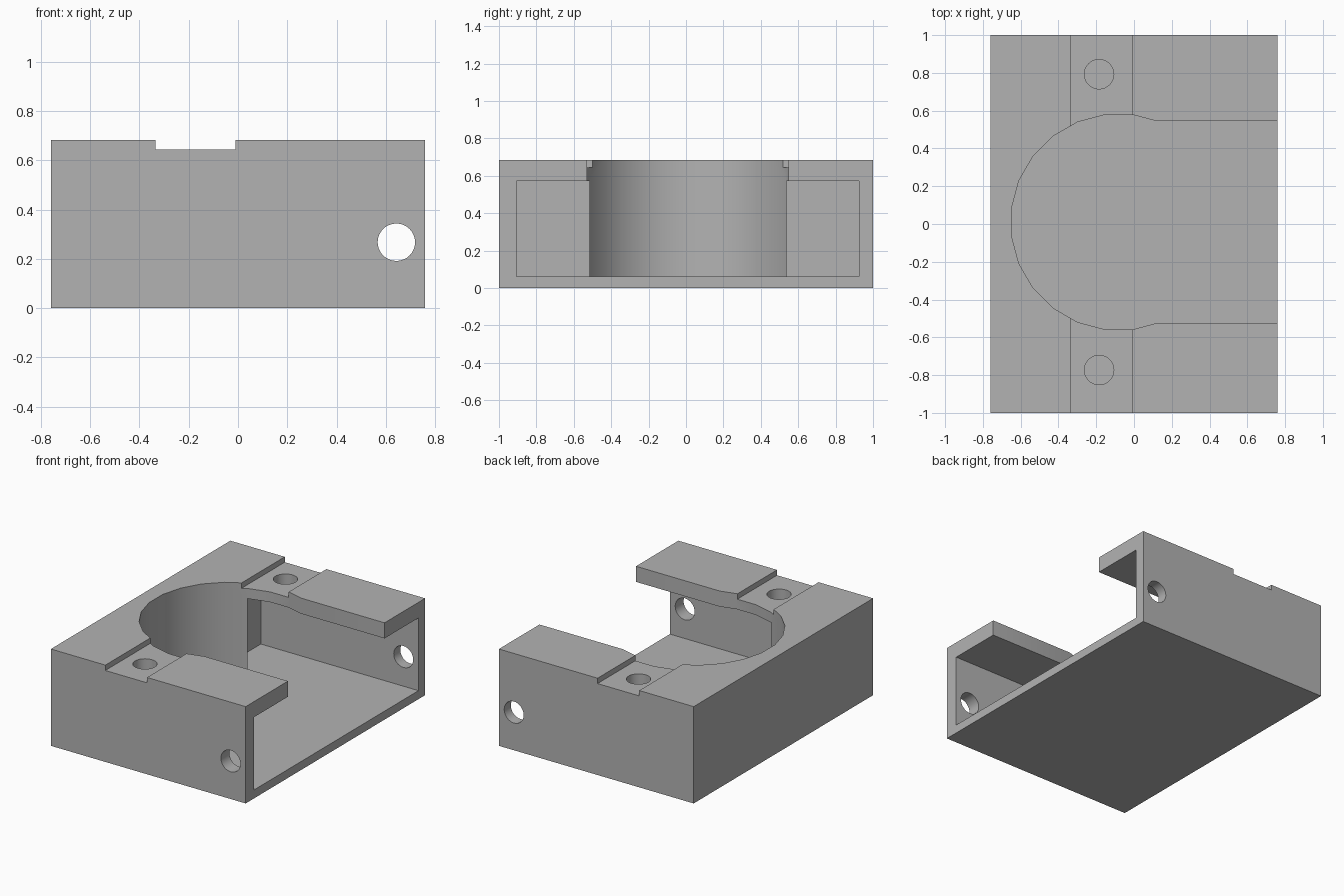
import bpy
import math

default = bpy.data.objects.get("Cube")
if default:
    bpy.data.objects.remove(default, do_unlink=True)

grey = bpy.data.materials.new("plain grey")
grey.use_nodes = True
colour = (0.45, 0.45, 0.45, 1)
grey.diffuse_color = colour
grey.node_tree.nodes["Principled BSDF"].inputs["Base Color"].default_value = colour


def box(name, x, y, z):
    """Box from its (low, high) extents on each axis."""
    bpy.ops.mesh.primitive_cube_add(size=1, location=[sum(r) / 2 for r in (x, y, z)])
    ob = bpy.context.object
    ob.name = name
    ob.scale = [r[1] - r[0] for r in (x, y, z)]
    bpy.ops.object.transform_apply(location=True, rotation=True, scale=True)
    ob.data.materials.append(grey)
    return ob


def cylinder(name, centre, radius, length, sides=32, rotation=(0, 0, 0)):
    bpy.ops.mesh.primitive_cylinder_add(vertices=sides, radius=radius, depth=length,
                                        location=centre, rotation=rotation)
    ob = bpy.context.object
    ob.name = name
    bpy.ops.object.transform_apply(location=True, rotation=True, scale=True)
    ob.data.materials.append(grey)
    return ob


def cut(target, cutter):
    cutter.hide_render = True
    mod = target.modifiers.new("cut", 'BOOLEAN')
    mod.operation = 'DIFFERENCE'
    mod.solver = 'EXACT'
    mod.object = cutter
    bpy.context.view_layer.objects.active = target
    bpy.ops.object.modifier_apply(modifier=mod.name)
    bpy.data.objects.remove(cutter, do_unlink=True)


floor, ceiling, top = 0.06, 0.573, 0.683
mid = 0.01          # the openings sit slightly off centre

housing = box("housing_block", (-0.76, 0.76), (-1, 1), (0, top))

# Round well and the straight slot leading out of it
cut(housing, cylinder("well_cutter", (-0.08, mid, floor + 0.5), 0.573, 1, 24,
                      (0, 0, math.radians(7.5))))
cut(housing, box("slot_cutter", (-0.08, 1), (mid - 0.538, mid + 0.538), (floor, 1)))

# Side pockets under the deck, open on the slot side
for side in (-1, 1):
    y = sorted((mid + side * 0.527, mid + side * 0.916))
    cut(housing, box("pocket_cutter", (-0.47, 1), y, (floor, ceiling)))

# Shallow groove across the top, with a screw hole on each side
cut(housing, box("groove_cutter", (-0.335, -0.01), (-1.2, 1.2), (0.645, 1)))
for side in (-1, 1):
    cut(housing, cylinder("screw_hole_cutter", (-0.185, mid + side * 0.783, 0.7), 0.078, 0.4))

# Cross hole through both side walls
cut(housing, cylinder("cross_hole_cutter", (0.643, 0, 0.268), 0.076, 3,
                      rotation=(math.pi / 2, 0, 0)))

bpy.ops.object.select_all(action='DESELECT')
housing.select_set(True)
bpy.context.view_layer.objects.active = housing
bpy.ops.object.shade_smooth_by_angle(angle=math.radians(25))
